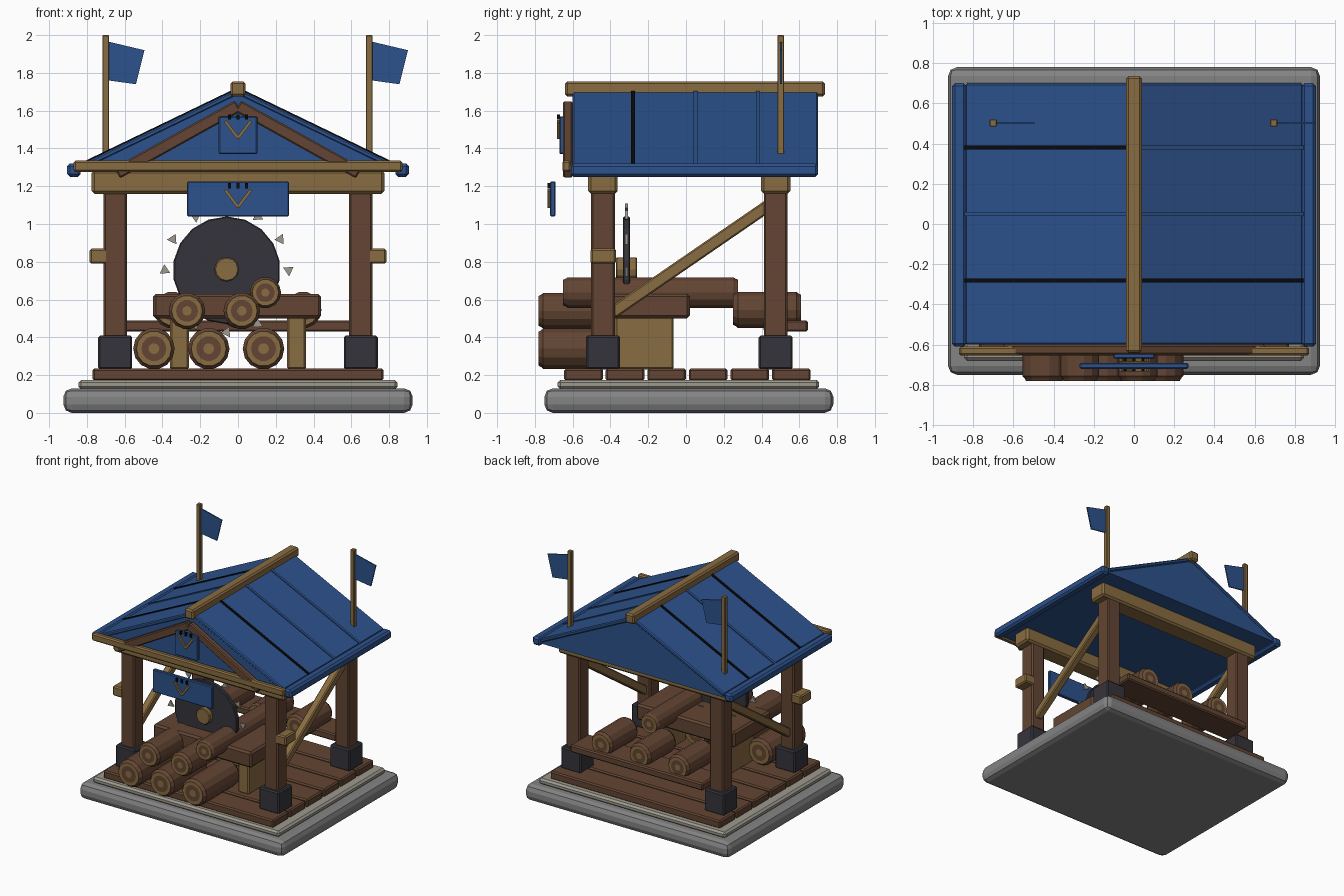
import bpy, bmesh, math
from mathutils import Vector, Matrix

if "Cube" in bpy.data.objects:
    bpy.data.objects.remove(bpy.data.objects["Cube"])


def material(name, col):
    m = bpy.data.materials.new(name)
    m.diffuse_color = (*col, 1)
    m.use_nodes = True
    m.node_tree.nodes["Principled BSDF"].inputs["Base Color"].default_value = m.diffuse_color
    return m


BLUE = material("roof blue", (0.026, 0.085, 0.265))
BROWN = material("bark brown", (0.125, 0.06, 0.033))
TAN = material("cut timber tan", (0.25, 0.15, 0.052))
GREY = material("stone grey", (0.23, 0.23, 0.23))
PALE = material("pale stone", (0.34, 0.32, 0.27))
IRON = material("dark iron", (0.036, 0.034, 0.044))
BLACK = material("black", (0.003, 0.003, 0.004))


def finish(name, bm, mats, bevel=0.0, segments=1):
    bmesh.ops.recalc_face_normals(bm, faces=bm.faces)
    me = bpy.data.meshes.new(name)
    bm.to_mesh(me)
    bm.free()
    for m in mats:
        me.materials.append(m)
    ob = bpy.data.objects.new(name, me)
    bpy.context.collection.objects.link(ob)
    if bevel:
        mod = ob.modifiers.new("bevel", 'BEVEL')
        mod.width, mod.segments = bevel, segments
    return ob


def box(name, x, y, z, mat, bevel=0.01, segments=1):
    """Box from three (low, high) ranges."""
    bm = bmesh.new()
    size = [r[1] - r[0] for r in (x, y, z)]
    mid = [(r[0] + r[1]) / 2 for r in (x, y, z)]
    bmesh.ops.create_cube(bm, size=1, matrix=Matrix.Translation(mid) @ Matrix.Diagonal((*size, 1)))
    return finish(name, bm, [mat], bevel, segments)


def beam(name, p, q, side, width, thick, mat, bevel=0.008):
    """Slanted timber from p to q; width runs along the side axis."""
    p, q, side = Vector(p), Vector(q), Vector(side)
    d = (q - p).normalized()
    rot = Matrix((d, side, d.cross(side))).transposed().to_4x4()
    bm = bmesh.new()
    bmesh.ops.create_cube(bm, size=1, matrix=Matrix.Translation((p + q) / 2) @ rot
                          @ Matrix.Diagonal(((q - p).length, width, thick, 1)))
    return finish(name, bm, [mat], bevel)


def extrude_xz(name, pts, y0, y1, mat, bevel=0.0):
    """Outline in the xz plane pushed along y."""
    bm = bmesh.new()
    f = bm.faces.new([bm.verts.new((x, y0, z)) for x, z in pts])
    new = bmesh.ops.extrude_face_region(bm, geom=[f])["geom"]
    bmesh.ops.translate(bm, vec=(0, y1 - y0, 0), verts=[v for v in new if isinstance(v, bmesh.types.BMVert)])
    return finish(name, bm, [mat], bevel)


def circle(cx, cz, r, n, turn=0.0):
    return [(cx + r * math.cos(turn + math.tau * i / n), cz + r * math.sin(turn + math.tau * i / n))
            for i in range(n)]


def log(name, x, z, r, y0, y1, n=14):
    """Log along y with growth rings on both cut ends."""
    e = 0.012
    rows = [(0.26, y0), (0.43, y0), (0.6, y0), (0.84, y0), (0.9, y0 + e), (1, y0 + 2 * e)]
    rows += [(s, y0 + y1 - y) for s, y in reversed(rows)]
    # Tan rings lie between these rows, the rest is bark
    tan_rows = {0, 2, 8, 10}
    bm = bmesh.new()
    loops = [[bm.verts.new((a, y, b)) for a, b in circle(x, z, r * s, n)] for s, y in rows]
    bm.faces.new(loops[0]).material_index = 1
    bm.faces.new(loops[-1]).material_index = 1
    for k in range(len(rows) - 1):
        for i in range(n):
            j = (i + 1) % n
            f = bm.faces.new((loops[k][i], loops[k][j], loops[k + 1][j], loops[k + 1][i]))
            f.material_index = 1 if k in tan_rows and k not in (0, 10) else 0
    return finish(name, bm, [BROWN, TAN])


# Stone base and plank floor
box("base_slab", (-0.925, 0.925), (-0.75, 0.78), (0, 0.13), GREY, 0.045, 2)
box("base_step", (-0.845, 0.845), (-0.68, 0.705), (0.125, 0.175), PALE, 0.015)
for i in range(6):
    y = -0.645 + i * 0.22
    box("floor_plank", (-0.77, 0.77), (y, y + 0.205), (0.17, 0.235), BROWN)

# Posts, footings, braces and side pegs
for s in (-1, 1):
    for y in (-0.44, 0.475):
        cx = s * 0.65
        box("post", (cx - 0.062, cx + 0.062), (y - 0.063, y + 0.063), (0.23, 1.18), BROWN)
        box("post_footing", (cx - 0.09, cx + 0.09), (y - 0.09, y + 0.09), (0.23, 0.41), IRON)
    beam("brace", (s * 0.65, -0.39, 0.53), (s * 0.65, 0.44, 1.1), (1, 0, 0), 0.06, 0.065, TAN)
    box("side_peg", sorted((s * 0.69, s * 0.785)), (-0.505, -0.37), (0.79, 0.87), TAN)
for y in (-0.44, 0.475):
    box("cross_beam", (-0.775, 0.775), (y - 0.078, y + 0.078), (1.16, 1.285), TAN, 0.015)

# Roof body, sloping panels, battens and eaves
extrude_xz("roof_body", [(-0.86, 1.275), (0.86, 1.275), (0, 1.69)], -0.595, 0.69, BLUE)
slope = Vector((0.84, 0, -0.405)).normalized()
for s in (-1, 1):
    d = Vector((s * slope.x, 0, slope.z))
    up = Vector((-s * slope.z, 0, slope.x))
    top = Vector((0, 0.05, 1.70))
    beam("roof_panel", top, top + d * 0.925, (0, 1, 0), 1.3, 0.03, BLUE)
    for y in (-0.28, 0.05, 0.38):
        dark = y < 0 or (y > 0.3 and s < 0)
        a = Vector((0, y, 1.70)) + up * 0.016
        beam("roof_batten", a, a + d * 0.925, (0, 1, 0), 0.02, 0.012, BLACK if dark else BLUE, 0)
    box("eave_trim", sorted((s * 0.833, s * 0.905)), (-0.61, 0.70), (1.25, 1.32), BLUE, 0.015)
    # Front gable rafters
    beam("gable_rafter", (s * 0.64, -0.625, 1.27), (0, -0.625, 1.625), (0, 1, 0), 0.05, 0.065, BROWN)
box("ridge_beam", (-0.04, 0.04), (-0.64, 0.735), (1.675, 1.755), TAN, 0.012)
box("gable_tie", (-0.87, 0.87), (-0.655, -0.61), (1.275, 1.335), TAN)


# Chevron-marked plates: one on the gable, one hanging below
def sign(name, half, z0, z1, y, tip, ticks):
    box(name, (-half, half), (y, y + 0.03), (z0, z1), BLUE, 0.006)
    for s in (-1, 1):
        beam("sign_chevron", (s * 0.068, y - 0.006, tip + 0.09), (0, y - 0.006, tip), (0, 1, 0), 0.014, 0.016, TAN, 0)
    for x in (-0.045, 0, 0.045):
        box("sign_tick", (x - 0.007, x + 0.007), (y - 0.012, y + 0.004), (ticks, ticks + 0.028), BLACK, 0)


sign("gable_plate", 0.102, 1.37, 1.57, -0.67, 1.455, 1.553)
sign("hanging_sign", 0.27, 1.04, 1.225, -0.72, 1.09, 1.188)

# Flags
for x in (-0.70, 0.695):
    box("flag_pole", (x - 0.018, x + 0.018), (0.484, 0.52), (1.34, 2.0), TAN, 0.004)
    flag = [(x + 0.015, 1.965), (x + 0.205, 1.92), (x + 0.16, 1.74), (x + 0.015, 1.76)]
    extrude_xz("flag", flag, 0.497, 0.507, BLUE)

# Saw bench
box("bench_top", (-0.45, 0.44), (-0.46, 0.02), (0.5, 0.63), BROWN, 0.015)
for x in (-0.31, 0.31):
    box("bench_leg", (x - 0.05, x + 0.05), (-0.375, -0.065), (0.23, 0.51), TAN)

# Circular saw with loose teeth around the rim
cx, cz = -0.06, 0.755
extrude_xz("saw_blade", circle(cx, cz, 0.285, 18, 0.17), -0.333, -0.297, IRON, 0.006)
extrude_xz("saw_hub", circle(cx, cz + 0.005, 0.065, 12), -0.37, -0.26, TAN, 0.006)
for i in range(12):
    a = math.tau * i / 12
    tx, tz = cx + 0.328 * math.cos(a), cz + 0.328 * math.sin(a)
    extrude_xz("saw_tooth", circle(tx, tz, 0.032, 3, a + 0.6), -0.322, -0.308, PALE)

# Front log pile
for x in (-0.445, -0.155, 0.135):
    log("pile_log_low", x, 0.34, 0.11, -0.78, -0.31)
for x in (-0.27, 0.02):
    log("pile_log_high", x, 0.54, 0.097, -0.78, -0.2)
log("log_on_bench", 0.145, 0.637, 0.083, -0.65, 0.275)

# Rear rack with spare logs
box("rear_rack", (-0.6, 0.6), (0.41, 0.645), (0.43, 0.49), BROWN)
for x in (-0.35, 0, 0.345):
    log("rack_log", x, 0.545, 0.097, 0.25, 0.61)
